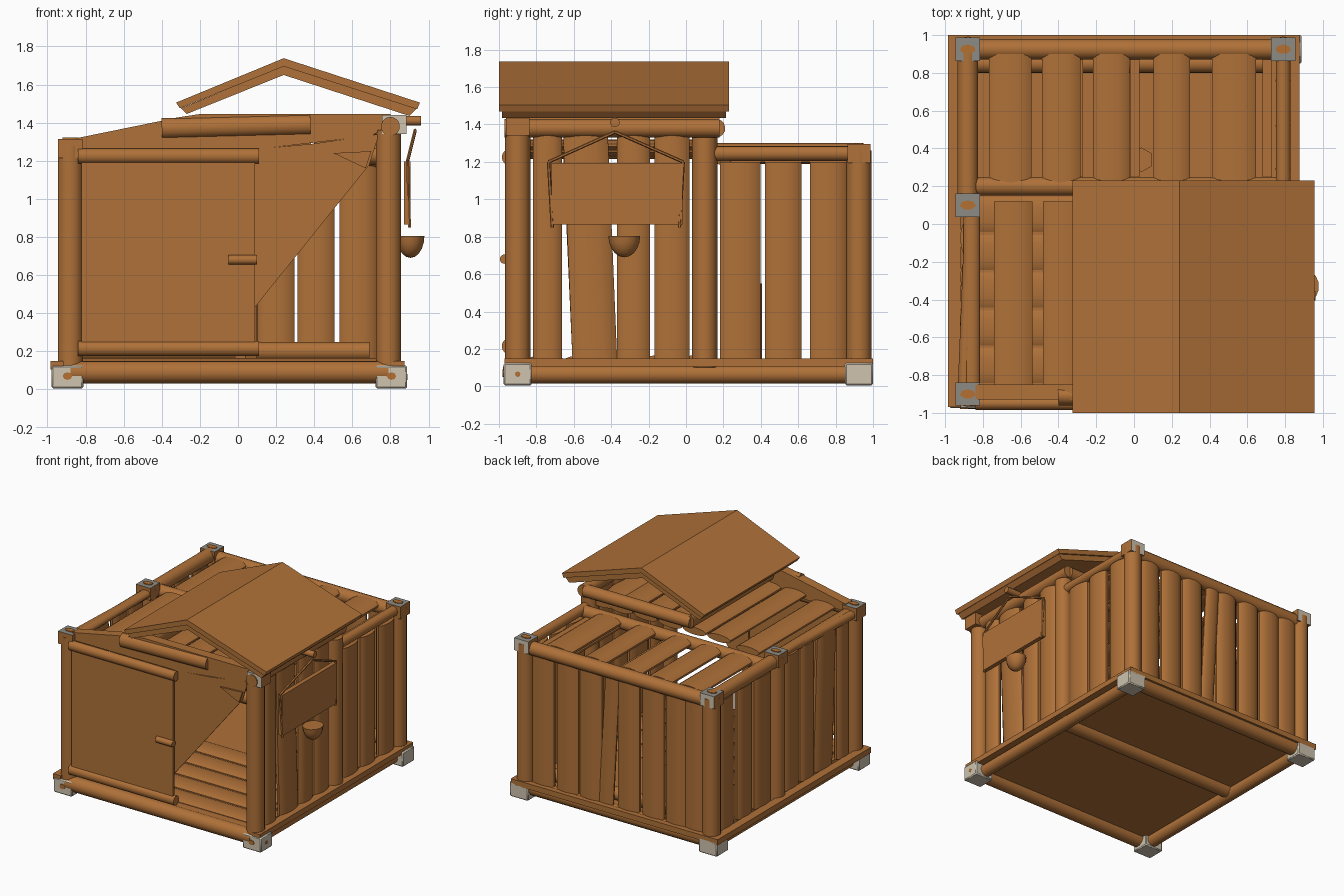
import bpy, bmesh, math
from mathutils import Vector, Matrix

if "Cube" in bpy.data.objects:
    bpy.data.objects.remove(bpy.data.objects["Cube"])


def material(name, rgb):
    m = bpy.data.materials.new(name)
    m.use_nodes = True
    m.diffuse_color = (*rgb, 1)
    m.node_tree.nodes["Principled BSDF"].inputs["Base Color"].default_value = (*rgb, 1)
    return m


WOOD = material("warm wood", (0.43, 0.165, 0.04))
STONE = material("pale stone", (0.62, 0.55, 0.43))
WORN = material("worn grey", (0.27, 0.26, 0.23))
KNOT = material("orange knot", (0.46, 0.16, 0.03))


def finish(name, bm, mats=(WOOD,)):
    bmesh.ops.recalc_face_normals(bm, faces=bm.faces)
    me = bpy.data.meshes.new(name)
    bm.to_mesh(me)
    bm.free()
    for m in mats:
        me.materials.append(m)
    ob = bpy.data.objects.new(name, me)
    bpy.context.collection.objects.link(ob)
    bpy.ops.object.select_all(action="DESELECT")
    ob.select_set(True)
    bpy.context.view_layer.objects.active = ob
    bpy.ops.object.shade_smooth_by_angle(angle=math.radians(40))
    return ob


def log(name, a, b, width, thick=None, wide=(1, 0, 0), sides=14, mat=WOOD):
    """Log, or flattened plank, from a to b; wide is the broad direction."""
    a, b = Vector(a), Vector(b)
    z = (b - a).normalized()
    x = Vector(wide)
    x = (x - z * x.dot(z))
    x = x.normalized() if x.length > 0.01 else z.orthogonal().normalized()
    rot = Matrix((x, z.cross(x), z)).transposed().to_4x4()
    size = Matrix.Diagonal((width, thick or width, (b - a).length, 1))
    bm = bmesh.new()
    bmesh.ops.create_cone(bm, cap_ends=True, segments=sides, radius1=0.5, radius2=0.5,
                          depth=1, matrix=Matrix.Translation((a + b) / 2) @ rot @ size)
    return finish(name, bm, (mat,))


def box(name, lo, hi, mats=(WOOD,), bevel=0, rule=None):
    lo, hi = Vector(lo), Vector(hi)
    bm = bmesh.new()
    bmesh.ops.create_cube(bm, size=1, matrix=Matrix.Translation((lo + hi) / 2)
                          @ Matrix.Diagonal((*(hi - lo), 1)))
    if bevel:
        bmesh.ops.bevel(bm, geom=bm.edges[:], offset=bevel, segments=1, affect="EDGES")
    bm.normal_update()
    if rule:
        for f in bm.faces:
            f.material_index = rule(f.normal)
    return finish(name, bm, mats)


def extrude(name, points, y0, y1):
    """Outline in x, z pushed from y0 to y1."""
    bm = bmesh.new()
    face = bm.faces.new([bm.verts.new((x, y0, z)) for x, z in points])
    new = bmesh.ops.extrude_face_region(bm, geom=[face])["geom"]
    bmesh.ops.translate(bm, vec=(0, y1 - y0, 0),
                        verts=[v for v in new if isinstance(v, bmesh.types.BMVert)])
    return finish(name, bm)


L, R, F, M, B = -0.88, 0.79, -0.9, 0.1, 0.925

# Base: stone corner blocks, sill logs, sill boards and floor
for x, sx in ((L - 0.015, "left"), (R + 0.015, "right")):
    for y, sy in ((F, "front"), (B, "back")):
        box(f"{sy}_{sx}_stone_foot", (x - 0.083, y - 0.075, 0.005),
            (x + 0.083, y + 0.075, 0.125), (STONE,), 0.008)
    log(f"{sx}_foot_knot", (x, F - 0.08, 0.07), (x, F - 0.07, 0.07), 0.05, 0.04, sides=8, mat=KNOT)
log("right_foot_side_knot", (R + 0.094, F, 0.065), (R + 0.1, F, 0.065), 0.03, sides=8, mat=KNOT)
for y in (F - 0.02, M, B):
    log("cross_sill_log", (L, y, 0.09), (R, y, 0.09), 0.12)
for x, edge in ((L, -0.95), (R, 0.84)):
    log("side_sill_log", (x, F, 0.065), (x, B, 0.065), 0.1)
    box("side_sill_board", (edge - 0.035, -0.97, 0.105), (edge + 0.035, 1, 0.15))
box("back_sill_board", (-0.975, 0.955, 0.105), (0.875, 1, 0.15))
box("floor", (L, F, 0.09), (R, B, 0.145))
for i in range(5):
    y = -0.75 + i * 0.2
    log("floor_plank", (L + 0.06, y, 0.145), (R - 0.06, y, 0.145), 0.19, 0.04, (0, 1, 0))
log("inner_sill", (L, 0.85, 0.2), (R - 0.1, 0.85, 0.2), 0.1)

# Posts and their weathered caps
posts = ((L, F, 1.28), (R, F, 1.36), (L, M, 1.28), (R, M, 1.33), (L, B, 1.26), (R, B, 1.26))
for x, y, top in posts:
    log("corner_post", (x, y, 0.1), (x, y, top), 0.135)
    if (x, y) != (R, M):
        high = (x, y) == (R, F)
        shift = 0.03 if high else 0
        z = 1.44 if high else top + 0.035
        box("post_cap", (x - 0.065 + shift, y - 0.062, z - 0.1), (x + 0.065 + shift, y + 0.062, z),
            (WOOD, WORN, STONE), 0,
            lambda n: 1 if n.z > 0.5 else 2 if (n.y > 0.5 and y > 0.5)
            or (high and n.y < -0.5) else 0)
        if not high:
            log("cap_knot", (x, y, z), (x, y, z + 0.006), 0.085, 0.05, sides=7, mat=KNOT)

# Side walls: the front part rises higher on the sign side
spans = ((-0.82, -0.66), (-0.635, -0.39), (-0.37, -0.19), (-0.17, 0.02),
         (0.18, 0.4), (0.42, 0.62), (0.66, 0.86))
for x in (L, R):
    for i, (a, b) in enumerate(spans):
        top = 1.2 if a > 0.1 else (1.35 if x == R else 1.24)
        y = (a + b) / 2
        lean = 0.025 if i == 1 else 0
        log("side_wall_plank", (x, y + lean, 0.14), (x, y - lean, top), b - a, 0.08, (0, 1, 0))
    log("back_side_beam", (x, M, 1.245), (x, B, 1.245), 0.08 if x == R else 0.11)
log("left_front_beam", (L - 0.02, F, 1.25), (L + 0.02, M, 1.25), 0.07)

# Back wall with one leaning plank
for x in (0.63, 0.41, 0.2, -0.14, -0.36, -0.57, -0.74):
    log("back_wall_plank", (x, B, 0.14), (x, B, 1.22), 0.2, 0.08)
log("leaning_plank", (0.06, B + 0.01, 0.14), (0.0, B + 0.01, 1.22), 0.13, 0.05)

# Top beams
log("back_beam", (L, B, 1.22), (R, B, 1.22), 0.11)
log("middle_beam", (L, 0.2, 1.23), (R, 0.2, 1.23), 0.1)
log("right_upper_beam", (R + 0.01, -0.97, 1.38), (R + 0.01, 0.18, 1.38), 0.1)
log("left_upper_beam", (-0.17, -0.92, 1.39), (-0.17, 0.18, 1.39), 0.05, 0.1)
log("middle_upper_beam", (-0.17, 0.16, 1.38), (R, 0.16, 1.38), 0.1)
extrude("bent_front_beam", ((-0.84, 1.26), (-0.84, 1.32), (-0.3, 1.43), (-0.2, 1.445), (0.8, 1.445),
                            (0.8, 1.39), (0.7, 1.33), (0.1, 1.26)), -0.93, -0.85)
log("swollen_front_log", (-0.4, -0.91, 1.37), (0.38, -0.91, 1.39), 0.11, 0.1, (0, 0, 1))

# Flat roof planks
for a, b in ((-0.77, -0.54), (-0.49, -0.28), (-0.22, -0.02), (0.1, 0.3), (0.41, 0.65)):
    x = (a + b) / 2
    log("back_roof_plank", (x, 0.22, 1.24), (x, 0.9, 1.24), b - a, 0.07)
for x in (-0.86, -0.64, -0.38, -0.16, 0.06, 0.28, 0.5, 0.68):
    z = 1.26 if x < -0.5 else 1.29
    slim = 0.09 if x < -0.8 else 0.21
    log("front_roof_plank", (x, -0.88, z), (x, 0.12, z), slim, 0.06)
for x in (-0.32, -0.02, 0.23, 0.42, 0.68):
    box("roof_batten", (x, 0.24, 1.2), (x + 0.05, 0.88, 1.215))

# Gable canopy in two layers
extrude("gable_roof", ((-0.325, 1.505), (0.24, 1.738), (0.955, 1.505), (0.94, 1.47),
                       (0.24, 1.695), (-0.305, 1.475)), -1, 0.23)
extrude("gable_lining", ((-0.3, 1.475), (0.24, 1.697), (0.935, 1.472), (0.9, 1.435),
                         (0.24, 1.65), (-0.27, 1.445)), -0.985, 0.215)

# Sliding door with rails and handle
box("door_panel", (-0.82, -0.965, 0.18), (0.09, -0.945, 1.25))
for z in (0.215, 1.225):
    log("door_rail", (-0.84, -0.95, z), (0.11, -0.95, z), 0.08, 0.07, (0, 0, 1))
log("door_handle", (-0.05, -0.97, 0.68), (0.1, -0.97, 0.68), 0.05)

# Drawn-back curtain
extrude("curtain", ((0.08, 0.42), (0.69, 1.18), (0.74, 1.34), (0.4, 1.29), (0.08, 1.26)), -0.93, -0.92)
extrude("curtain_fold", ((0.5, 1.24), (0.7, 1.25), (0.67, 1.16)), -0.945, -0.93)

# Hanging sign with ropes and peg
SX = 0.89
log("sign_peg", (0.8, -0.38, 1.41), (0.96, -0.38, 1.41), 0.05)
box("sign_board", (SX - 0.02, -0.72, 0.865), (SX + 0.015, -0.02, 1.195))
for side in (-1, 1):
    corner = (SX, -0.375 + side * 0.36, 1.2)
    log("sign_rope", (0.93, -0.38, 1.36), corner, 0.018, sides=6)
    log("sign_side_rope", corner, (SX + 0.01, -0.375 + side * 0.34, 0.85), 0.018, sides=6)

# Bowl on the wall below the sign
bm = bmesh.new()
bmesh.ops.create_uvsphere(bm, u_segments=14, v_segments=10, radius=1,
                          matrix=Matrix.Translation((0.905, -0.33, 0.805))
                          @ Matrix.Diagonal((0.075, 0.085, 0.115, 1)))
cut = bmesh.ops.bisect_plane(bm, geom=bm.verts[:] + bm.edges[:] + bm.faces[:],
                             plane_co=(0, 0, 0.804), plane_no=(0, 0, 1), clear_outer=True)
bmesh.ops.holes_fill(bm, edges=[e for e in bm.edges if e.is_boundary])
finish("wall_bowl", bm)

# Stool in the back room
log("stool", (0.04, 0.34, 0.14), (0.04, 0.34, 0.55), 0.13, sides=6)
